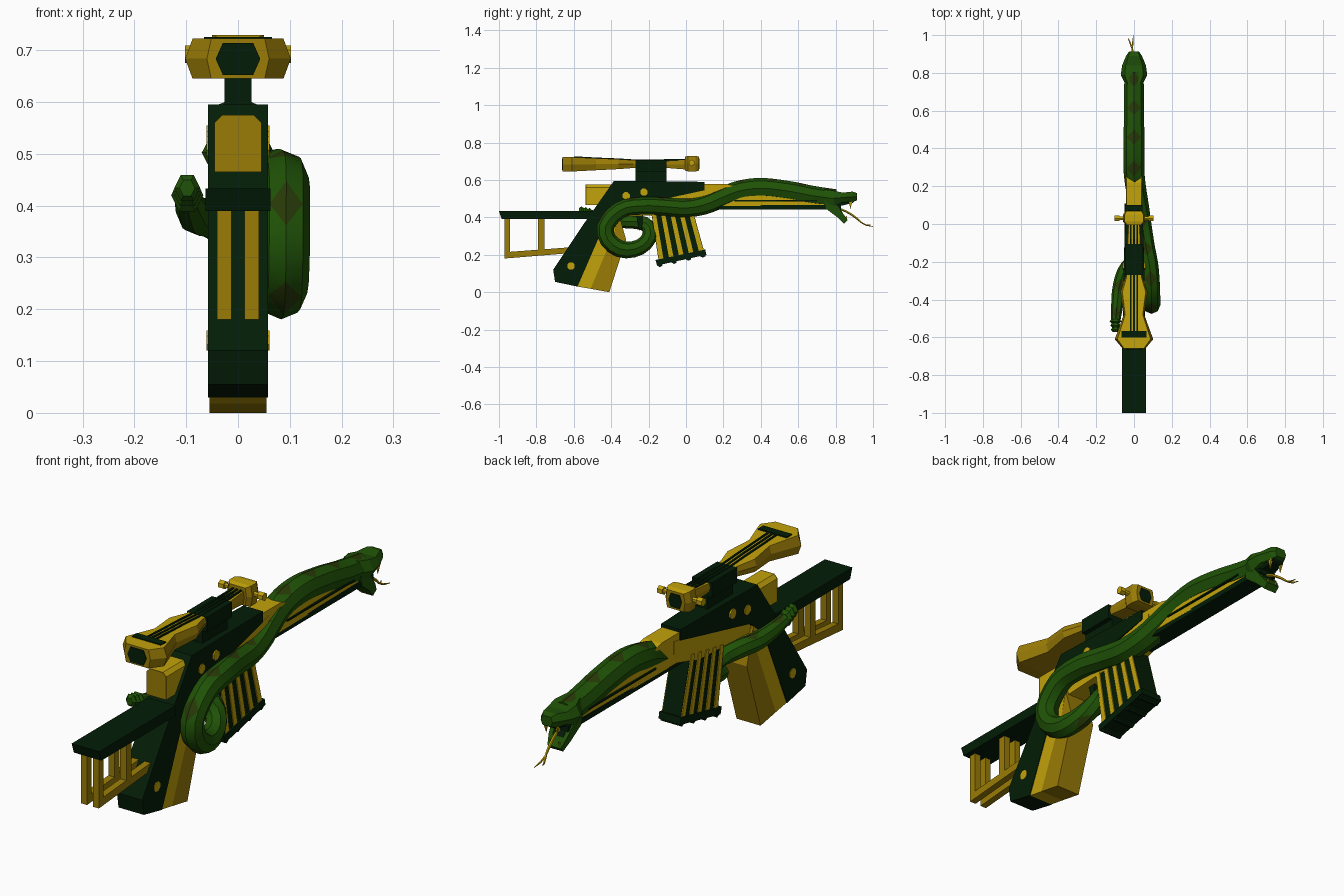
import bpy, bmesh, math
from mathutils import Vector

cube = bpy.data.objects.get("Cube")
if cube:
    bpy.data.objects.remove(cube, do_unlink=True)


def material(name, colour):
    m = bpy.data.materials.new(name)
    m.use_nodes = True
    m.diffuse_color = (*colour, 1)
    m.node_tree.nodes["Principled BSDF"].inputs["Base Color"].default_value = (*colour, 1)
    return m


GOLD = material("bright gold", (0.54, 0.36, 0.003))
BRASS = material("dull gold", (0.32, 0.20, 0.002))
DARK = material("dark green", (0.001, 0.012, 0.002))
GREEN = material("snake green", (0.014, 0.085, 0.002))
OLIVE = material("diamond olive", (0.021, 0.042, 0.002))


def finish(name, bm, mats, smooth=False):
    bmesh.ops.recalc_face_normals(bm, faces=bm.faces)
    mesh = bpy.data.meshes.new(name)
    bm.to_mesh(mesh)
    bm.free()
    for m in mats:
        mesh.materials.append(m)
    ob = bpy.data.objects.new(name, mesh)
    bpy.context.collection.objects.link(ob)
    if smooth:
        bpy.ops.object.select_all(action='DESELECT')
        ob.select_set(True)
        bpy.context.view_layer.objects.active = ob
        bpy.ops.object.shade_smooth_by_angle(angle=math.radians(40))
    return ob


def skin(name, rings, mats, smooth=False, rule=None):
    """Join equal rings of points into a closed skin."""
    bm = bmesh.new()
    vs = [[bm.verts.new(p) for p in r] for r in rings]
    n = len(vs[0])
    for i in range(len(vs) - 1):
        for k in range(n):
            a, b = vs[i][k], vs[i][(k + 1) % n]
            d, c = vs[i + 1][k], vs[i + 1][(k + 1) % n]
            if rule:
                for corners, idx in rule(i, k, a, b, c, d):
                    bm.faces.new(corners).material_index = idx
            else:
                bm.faces.new((a, b, c, d))
    bm.faces.new(vs[0])
    bm.faces.new(vs[-1])
    return finish(name, bm, mats, smooth)


def prism(name, pts, width, mat, x=0):
    """Side outline (y, z) thickened across x; width may vary per point."""
    ws = width if isinstance(width, (list, tuple)) else [width] * len(pts)
    return skin(name, [[(x + s * w, y, z) for (y, z), w in zip(pts, ws)] for s in (-1, 1)], [mat])


def box(name, x, y, z, mat):
    return prism(name, [(y[0], z[0]), (y[1], z[0]), (y[1], z[1]), (y[0], z[1])],
                 (x[1] - x[0]) / 2, mat, (x[0] + x[1]) / 2)


def loft(name, sections, mat, top=None, x=0, flat=0.86):
    """Six-sided sections (y, half width, bottom, top); the top faces may differ in colour."""
    rings = []
    for y, w, zb, zt in sections:
        zm, f = (zb + zt) / 2, w * flat
        rings.append([(x + dx, y, z) for dx, z in ((w, zm), (f, zt), (-f, zt), (-w, zm), (-f, zb), (f, zb))])
    return skin(name, rings, [mat, top or mat],
                rule=lambda i, k, a, b, c, d: [((a, b, c, d), int(k == 1))])


def spline(pts, gap):
    """Smooth path with evenly spaced points."""
    vs = [Vector(p) for p in pts]
    vs = [2 * vs[0] - vs[1]] + vs + [2 * vs[-1] - vs[-2]]
    out = [vs[1]]
    for a, b, c, d in zip(vs, vs[1:], vs[2:], vs[3:]):
        for s in range(40):
            t = s / 40
            p = 0.5 * (2 * b + (c - a) * t + (2 * a - 5 * b + 4 * c - d) * t * t
                       + (3 * b - a - 3 * c + d) * t ** 3)
            if (p - out[-1]).length >= gap:
                out.append(p)
    return out + [vs[-2]]


def tube(name, pts, sides, gap, mats, rule=None):
    """Tube through (x, y, z, radius); its back faces the outside of each bend."""
    path = spline(pts, gap)
    rings = []
    for i, p in enumerate(path):
        t = (path[min(i + 1, len(path) - 1)] - path[max(i - 1, 0)]).to_3d().normalized()
        back = Vector((0, t.z, -t.y)).normalized()
        side = t.cross(back)
        rings.append([p.to_3d() + p.w * (back * math.cos(a) + side * math.sin(a))
                      for a in (math.tau * k / sides for k in range(sides))])
    return skin(name, rings, mats, True, rule)


def rod(name, centre, radius, half, mat, sides=8):
    cx, cy, cz = centre
    ang = [math.tau * (k + 0.5) / sides for k in range(sides)]
    return prism(name, [(cy + radius * math.cos(a), cz + radius * math.sin(a)) for a in ang], half, mat, cx)


# Receiver, pistol grip and barrel
prism("receiver", [(-.70, .055), (-.58, .03), (-.43, .375), (-.34, .45), (.10, .545), (.10, .59),
                   (-.385, .595), (-.55, .36), (-.71, .12)],
      [.058, .058, .058, .058, .045, .045, .058, .058, .058], DARK)
prism("grip_side", [(-.58, .03), (-.51, .018), (-.38, .33), (-.36, .44), (-.43, .375)], .055, GOLD)
prism("grip_front", [(-.51, .018), (-.41, 0), (-.32, .28), (-.36, .42), (-.38, .33)], .055, BRASS)
prism("lower_receiver", [(-.40, .40), (-.02, .42), (.14, .465), (.14, .555), (-.34, .455)], .043, GOLD)
prism("barrel", [(.08, .46), (.82, .46), (.76, .49), (.30, .555), (.22, .578), (.08, .578)],
      [.044, .035, .035, .044, .04, .04], GOLD)
box("barrel_rail", (-.04, .04), (.03, .83), (.443, .465), DARK)
box("barrel_groove", (-.046, .046), (.26, .70), (.486, .493), DARK)
prism("trigger", [(-.27, .43), (-.23, .43), (-.235, .34), (-.25, .33)], .012, DARK)
skin("rear_cap", [[(x, y, z) for x, z in ((-.045, .465), (.045, .465), (.045, .56), (.03, .575),
                                          (-.03, .575), (-.045, .56))] for y in (-.53, -.37)], [GOLD])
skin("rear_cap_plate", [[(x, y, z) for x, z in ((-.045, .465), (.045, .465), (.045, .56), (.03, .575),
                                                (-.03, .575), (-.045, .56))] for y in (-.536, -.53)], [BRASS])
for i, (y, z) in enumerate([(-.32, .515), (-.225, .535), (-.615, .14)]):
    rod(f"screw_{i}", (0, y, z), .021, .0605, GOLD)

# Shoulder stock: bar with a double frame below
prism("stock_bar", [(-1, .433), (-.5, .433), (-.5, .39), (-.985, .39)], .063, DARK)
for side, x in (("right", -.027), ("left", .027)):
    prism("stock_rear_post_" + side, [(-.97, .18), (-.94, .185), (-.94, .4), (-.97, .4)], .014, BRASS, x)
    prism("stock_front_post_" + side, [(-.79, .21), (-.757, .21), (-.757, .4), (-.79, .4)], .014, BRASS, x)
    prism("stock_lower_bar_" + side, [(-.97, .18), (-.58, .212), (-.58, .243), (-.95, .215)], .014, BRASS, x)

# Magazine with fanned stripes and a ribbed foot
TL, TR, BL, BR = (Vector(p) for p in ((-.185, .42), (.03, .46), (-.145, .16), (.098, .215)))


def magazine_slice(name, u0, u1, width, mat):
    prism(name, [TL.lerp(TR, u0), TL.lerp(TR, u1), BL.lerp(BR, u1), BL.lerp(BR, u0)], width, mat)


magazine_slice("magazine", 0, 1, .042, DARK)
for i in range(5):
    u = .01 + .22 * i
    magazine_slice(f"magazine_stripe_{i}", u, u + .1, .046, GOLD)
prism("magazine_foot", [(-.163, .172), (.103, .228), (.109, .2), (-.155, .143)], .05, DARK)
for i in range(4):
    p = Vector((-.14, .15)).lerp(Vector((.09, .2)), i / 3)
    rod(f"foot_rib_{i}", (0, p.x, p.y), .016, .045, DARK, 6)

# Telescopic sight
loft("scope_body", [(-.66, .06, .645, .722), (-.61, .102, .645, .722), (-.48, .054, .652, .716),
                    (-.36, .072, .658, .711), (-.28, .045, .664, .706), (-.10, .038, .664, .702),
                    (.01, .032, .655, .708)], BRASS, GOLD)
loft("scope_front", [(-.005, .042, .65, .724), (.012, .058, .645, .729), (.05, .058, .645, .729),
                     (.07, .044, .65, .724)], BRASS, GOLD)
loft("rear_lens", [(-.664, .043, .652, .714), (-.65, .043, .652, .714)], DARK, flat=.68)
loft("front_lens", [(.06, .03, .658, .714), (.073, .03, .658, .714)], DARK, flat=.68)
box("scope_clamp", (-.046, .046), (-.27, -.105), (.645, .707), DARK)
box("scope_mount", (-.026, .026), (-.27, -.105), (.585, .66), DARK)
prism("scope_crossbar", [(-.60, .70), (-.567, .70), (-.567, .7255), (-.60, .7255)], .066, DARK)
for i, x in enumerate((-.018, 0, .018)):
    prism(f"scope_stripe_{i}", [(-.57, .70), (0, .685), (0, .712), (-.27, .709), (-.36, .715),
                                (-.48, .72), (-.57, .725)], .004, DARK, x)
rod("scope_knob_axle", (0, .03, .692), .01, .08, GOLD, 6)
for x in (-.09, .09):
    rod("scope_knob", (x, .03, .692), .017, .012, GOLD, 6)


# Snake coiled along the rifle, with diamonds down its back
def diamonds(i, k, a, b, c, d):
    halves = {(0, 0): ((a, d, c), (a, c, b)), (0, 1): ((a, b, d), (b, c, d)),
              (7, 0): ((b, c, d), (a, b, d)), (7, 1): ((a, b, c), (a, c, d))}.get((k, i % 4))
    return [(halves[0], 1), (halves[1], 0)] if halves else [((a, b, c, d), 0)]


tube("snake_body", [
    (0, .80, .50, .05), (0, .68, .515, .053), (0, .55, .54, .054), (0, .40, .556, .055),
    (0, .28, .54, .055), (.01, .19, .505, .054), (.026, .10, .468, .052), (.042, 0, .45, .05),
    (.062, -.12, .458, .048), (.082, -.22, .462, .047), (.092, -.34, .445, .046),
    (.093, -.425, .365, .046), (.092, -.42, .285, .046), (.087, -.35, .23, .046),
    (.072, -.26, .235, .043), (.04, -.20, .285, .041), (-.01, -.20, .35, .039),
    (-.055, -.26, .375, .038), (-.08, -.35, .38, .036), (-.09, -.44, .395, .031),
    (-.097, -.51, .415, .025)], 8, .037, [GREEN, OLIVE], diamonds)
for i in range(3):
    y, z, r = -.515 - .022 * i, .42 + .007 * i, .031 - .003 * i
    loft(f"rattle_{i}", [(y + .013, r * .6, z - r * .6, z + r * .6), (y, r, z - r, z + r),
                         (y - .013, r * .6, z - r * .6, z + r * .6)], GREEN, x=-.098, flat=.5)

# Snake head with open jaws, fangs, eyes and forked tongue
loft("upper_head", [(.74, .046, .455, .55), (.79, .07, .462, .542), (.84, .063, .48, .532),
                    (.89, .042, .482, .538), (.913, .027, .49, .53)], GREEN, flat=.7)
prism("lower_jaw", [(.74, .49), (.80, .475), (.84, .42), (.865, .385), (.845, .365), (.81, .40), (.75, .445)],
      [.045, .05, .042, .03, .028, .04, .045], GREEN)
prism("mouth_lining", [(.79, .49), (.90, .486), (.89, .476), (.82, .46), (.855, .39), (.845, .39), (.79, .46)],
      .026, DARK)
for s in (-1, 1):
    prism("fang", [(.872, .485), (.89, .485), (.878, .443)], [.006, .006, .001], GOLD, s * .026)
    prism("lower_fang", [(.84, .39), (.858, .38), (.862, .41)], [.005, .005, .001], GOLD, s * .02)
tube("tongue", [(0, .78, .46, .006), (0, .85, .435, .006), (-.005, .90, .405, .006), (-.01, .935, .375, .004)],
     5, .02, [GOLD])
for x, y, z in ((-.032, .985, .36), (-.003, 1, .351)):
    tube("tongue_fork", [(-.01, .93, .379, .004), ((x - .01) / 2, .96, .36, .004), (x, y, z, .0015)], 5, .02, [GOLD])
